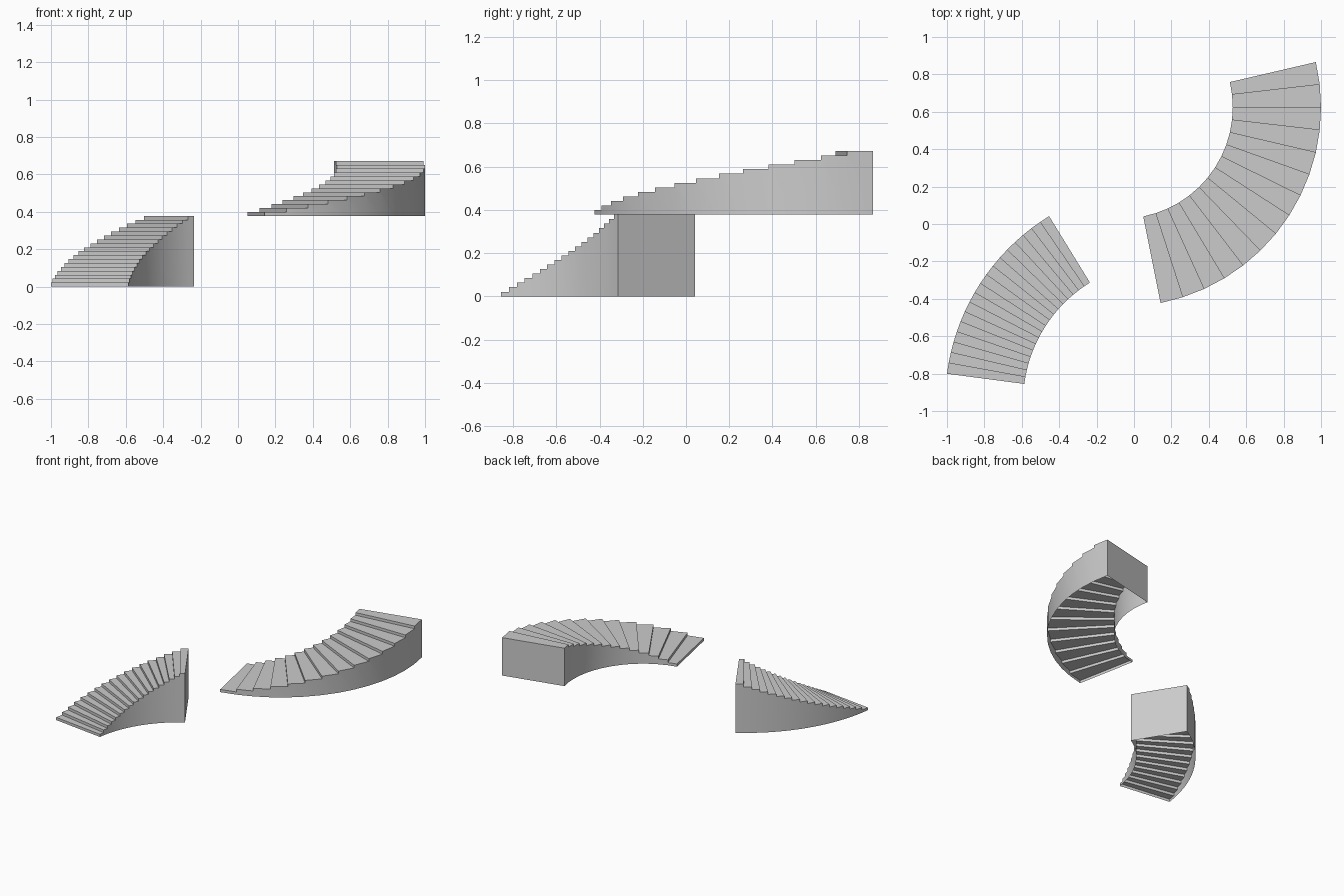
import bpy, bmesh
from math import cos, sin, radians

if "Cube" in bpy.data.objects:
    bpy.data.objects.remove(bpy.data.objects["Cube"])

RISE = 0.021


def curved_stair(name, center, r_in, r_out, start, end, steps, base):
    """Hollow curved flight: treads, risers, side walls and back wall, open below."""
    bm = bmesh.new()

    def pair(i, z):
        a = radians(start + (end - start) * i / steps)
        return [bm.verts.new((center[0] + r * cos(a), center[1] + r * sin(a), z))
                for r in (r_in, r_out)]

    foot = pair(0, base)
    low = foot
    for i in range(steps):
        z = base + RISE * (i + 1)
        front, back = pair(i, z), pair(i + 1, z)
        next_foot = pair(i + 1, base)
        # riser and tread
        bm.faces.new((low[0], low[1], front[1], front[0]))
        bm.faces.new((front[0], front[1], back[1], back[0]))
        # inner and outer side walls, sharing the riser corners
        for s in (0, 1):
            loop = [foot[s], next_foot[s], back[s], front[s]]
            if low[s] is not foot[s]:
                loop.append(low[s])
            bm.faces.new(loop)
        foot, low = next_foot, back
    # back wall
    bm.faces.new((foot[0], foot[1], low[1], low[0]))
    bmesh.ops.recalc_face_normals(bm, faces=bm.faces)
    # treads must face up
    if sum(f.normal.z for f in bm.faces) < 0:
        bmesh.ops.reverse_faces(bm, faces=bm.faces)

    mesh = bpy.data.meshes.new(name)
    bm.to_mesh(mesh)
    bm.free()
    obj = bpy.data.objects.new(name, mesh)
    bpy.context.collection.objects.link(obj)
    bpy.ops.object.select_all(action='DESELECT')
    obj.select_set(True)
    bpy.context.view_layer.objects.active = obj
    bpy.ops.object.shade_smooth_by_angle(angle=radians(30))


# lower flight bends right, upper flight bends left
curved_stair("lower_stair", (0.158, -0.953), 0.751, 1.168, 172.5, 121.6, 18, 0.0)
curved_stair("upper_stair", (-0.067, 0.624), 0.595, 1.067, -78.7, 13.1, 14, 18 * RISE)
